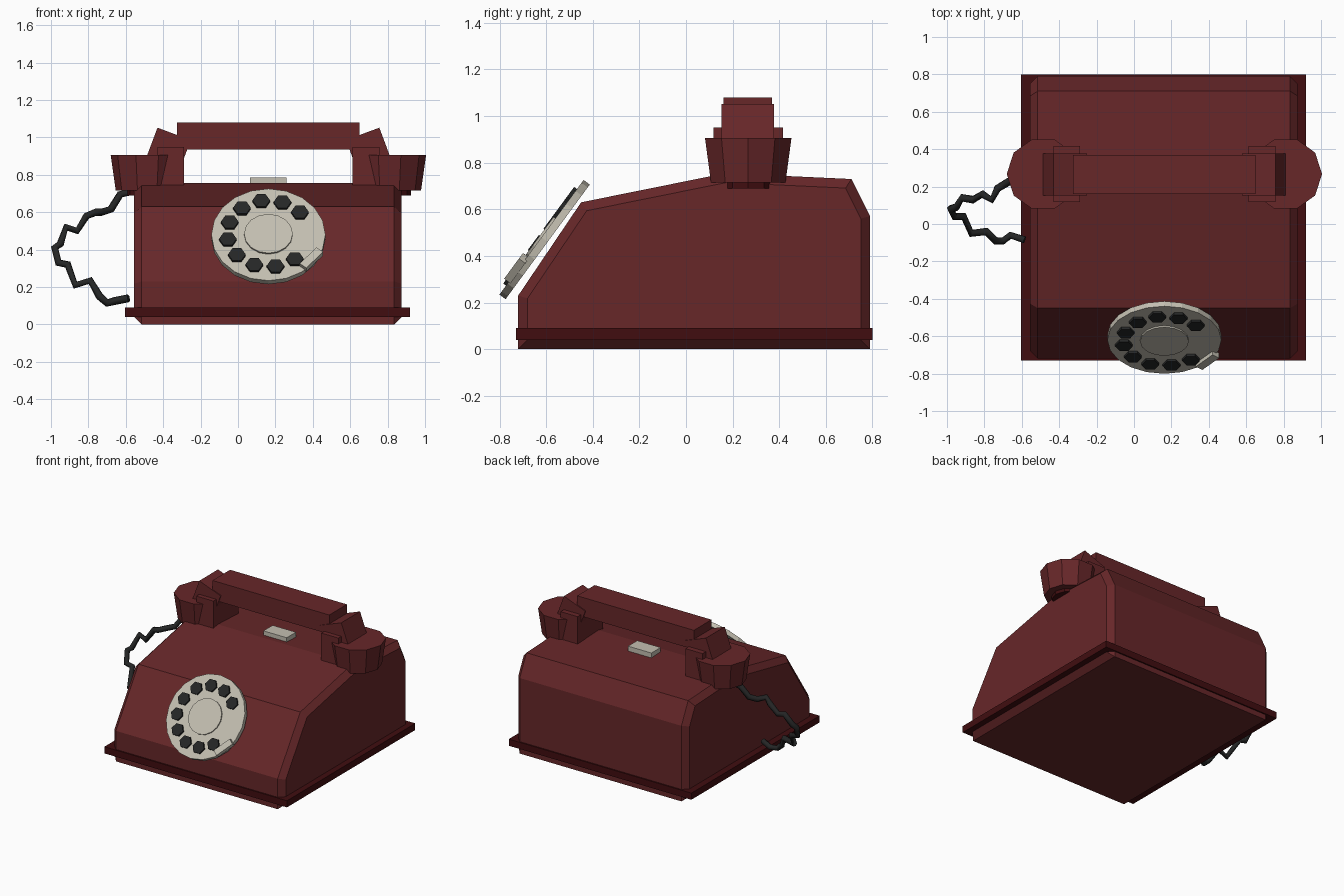
import bpy, bmesh, math
from mathutils import Matrix, Vector

cube = bpy.data.objects.get("Cube")
if cube:
    bpy.data.objects.remove(cube, do_unlink=True)


def material(name, rgb):
    m = bpy.data.materials.new(name)
    m.use_nodes = True
    m.diffuse_color = (*rgb, 1)
    m.node_tree.nodes["Principled BSDF"].inputs["Base Color"].default_value = (*rgb, 1)
    return m


RED = material("deep red", (.135, .02, .022))
DARK_RED = material("dark red trim", (.052, .004, .005))
IVORY = material("ivory", (.55, .52, .44))
BLACK = material("black", (.018, .019, .019))
MID = .1625  # centre line of the telephone in x


def finish(name, bm, mat):
    bmesh.ops.recalc_face_normals(bm, faces=bm.faces)
    mesh = bpy.data.meshes.new(name)
    bm.to_mesh(mesh)
    bm.free()
    mesh.materials.append(mat)
    ob = bpy.data.objects.new(name, mesh)
    bpy.context.collection.objects.link(ob)
    return ob


def box(name, low, high, mat, frame=Matrix()):
    low, high = Vector(low), Vector(high)
    bm = bmesh.new()
    place = Matrix.Translation((low + high) / 2) @ Matrix.Diagonal((*(high - low), 1))
    bmesh.ops.create_cube(bm, size=1, matrix=frame @ place)
    return finish(name, bm, mat)


def prism(name, sides, r_low, r_high, z_low, z_high, mat, at=(0, 0), turn=0, frame=Matrix()):
    bm = bmesh.new()
    place = Matrix.Translation((*at, (z_low + z_high) / 2)) @ Matrix.Rotation(math.radians(turn), 4, "Z")
    bmesh.ops.create_cone(bm, cap_ends=True, segments=sides, radius1=r_low, radius2=r_high,
                          depth=z_high - z_low, matrix=frame @ place)
    return finish(name, bm, mat)


# Body: side profile extruded across, with chamfered ends
profile = [(-.72, 0), (-.72, .23), (-.45, .63), (.17, .755), (.71, .73), (.79, .57), (.79, 0)]
bm = bmesh.new()
cap = bm.faces.new([bm.verts.new((-.555, y, z)) for y, z in profile])
made = bmesh.ops.extrude_face_region(bm, geom=[cap], use_keep_orig=True)["geom"]
bmesh.ops.translate(bm, vec=(1.43, 0, 0), verts=[v for v in made if isinstance(v, bmesh.types.BMVert)])
bmesh.ops.recalc_face_normals(bm, faces=bm.faces)
ends = [e for e in bm.edges if abs(e.verts[0].co.x - e.verts[1].co.x) < .01]
bmesh.ops.bevel(bm, geom=ends, offset=.04, segments=1, affect="EDGES")
finish("body", bm, RED)

# Trim around the foot of the body
box("base_rim", (-.605, -.73, .04), (.92, .8, .09), DARK_RED)

# Dial, tilted with the front slope
dial = Matrix.Translation((MID, -.62, .48)) @ Matrix.Rotation(math.radians(53.7), 4, "X")
prism("dial_plate", 20, .305, .305, -.033, 0, IVORY, frame=dial)
prism("dial_centre", 16, .13, .13, -.01, .01, IVORY, frame=dial)
for i in range(10):
    a = math.radians(40 + 30 * i)
    prism(f"finger_hole_{i + 1}", 6, .047, .047, -.005, .015, BLACK,
          at=(.22 * math.cos(a), .22 * math.sin(a)), turn=30, frame=dial)
stop = dial @ Matrix.Translation((.23, -.17, 0)) @ Matrix.Rotation(math.radians(50), 4, "Z")
box("finger_stop", (-.07, -.023, -.01), (.07, .023, .024), IVORY, stop)

# Hook button under the handset
box("hook_button", (.065, .21, .74), (.26, .32, .785), IVORY)

# Handset grip
box("handset_grip", (-.325, .16, .935), (.65, .37, 1.08), RED)

# Cradle, slanted arm and cup at each end
for side, s in (("right", -1), ("left", 1)):
    x1, x2 = sorted((MID + s * .45, MID + s * .593))
    box(f"cradle_{side}", (x1, .118, .73), (x2, .417, .95), RED)
    arm = Matrix.Translation((MID + s * .593, .265, 1.05)) @ Matrix.Rotation(math.radians(-20.5 * s), 4, "Y")
    arm = Matrix.Translation((MID + s * .593, .265, 1.052)) @ Matrix.Rotation(math.radians(-20.5 * s), 4, "Y")
    x1, x2 = sorted((0, -s * .19))
    box(f"arm_{side}", (x1, -.112, -.27), (x2, .112, 0), RED, arm)
    centre = (MID + s * .648, .267)
    prism(f"cup_{side}", 10, .168, .195, .715, .905, RED, at=centre, turn=18)
    prism(f"cup_lip_{side}", 10, .115, .115, .69, .72, DARK_RED, at=centre, turn=18)

# Coiled cord
path = [(-.57, .26, .71), (-.63, .25, .695), (-.68, .22, .615), (-.73, .19, .6), (-.76, .13, .6),
        (-.81, .16, .58), (-.86, .13, .5), (-.92, .14, .52), (-.95, .09, .43), (-.98, .08, .41),
        (-.96, .04, .33), (-.91, .04, .32), (-.87, -.05, .21), (-.79, -.04, .235), (-.74, -.09, .15),
        (-.7, -.09, .115), (-.66, -.06, .125), (-.585, -.085, .14)]
curve = bpy.data.curves.new("cord", "CURVE")
curve.dimensions = "3D"
curve.bevel_depth = .021
curve.bevel_resolution = 1
curve.use_fill_caps = True
line = curve.splines.new("POLY")
line.points.add(len(path) - 1)
for point, co in zip(line.points, path):
    point.co = (*co, 1)
curve.materials.append(BLACK)
cord = bpy.data.objects.new("cord", curve)
bpy.context.collection.objects.link(cord)
